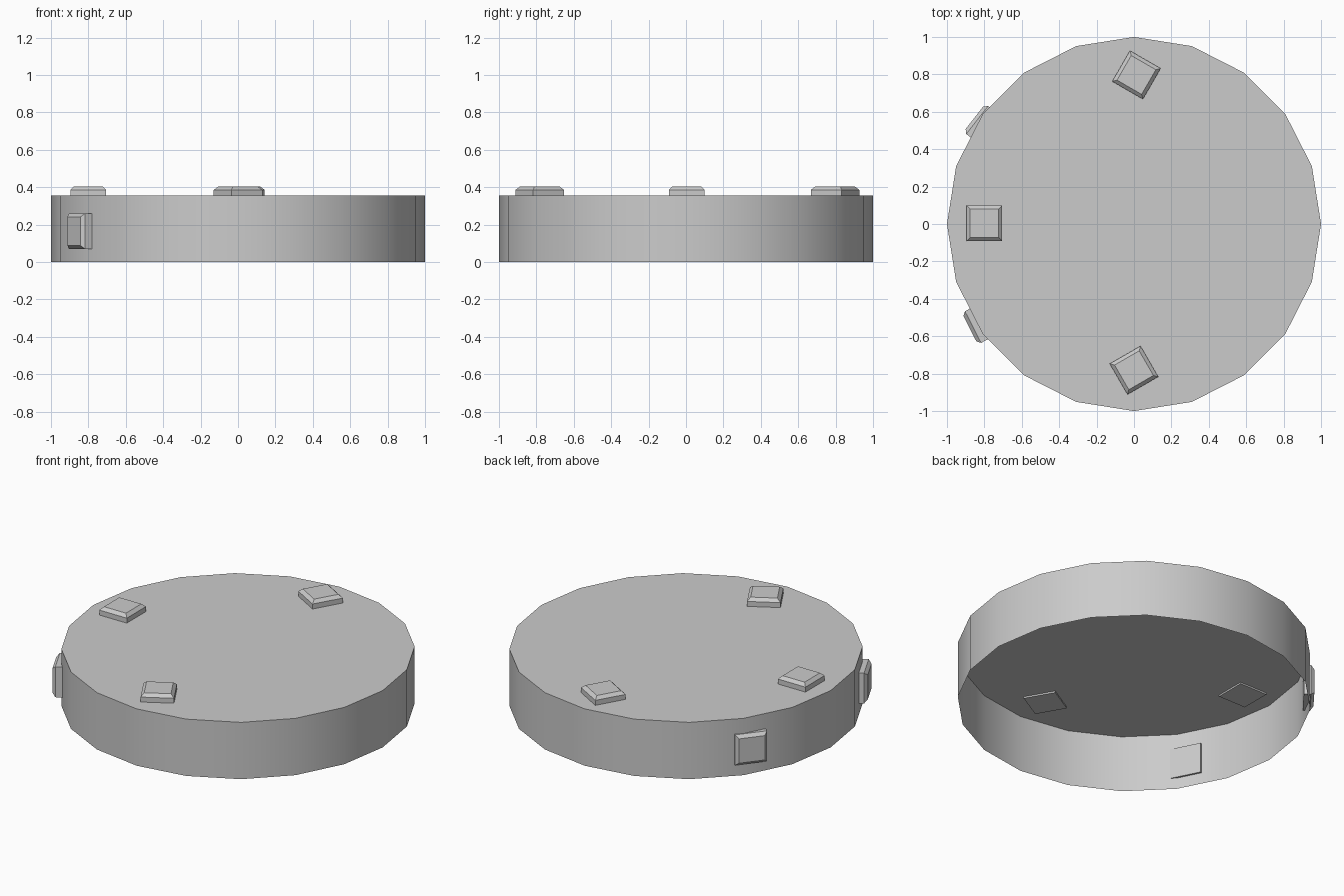
import bpy, bmesh
from math import radians
from mathutils import Matrix, Vector

if "Cube" in bpy.data.objects:
    bpy.data.objects.remove(bpy.data.objects["Cube"])

HEIGHT = 0.355
PAD = 0.19      # pad width
DEPTH = 0.06    # pad thickness, including the part sunk into the shell
BEVEL = 0.019


def add_object(name, bm):
    mesh = bpy.data.meshes.new(name)
    bm.to_mesh(mesh)
    bm.free()
    obj = bpy.data.objects.new(name, mesh)
    bpy.context.collection.objects.link(obj)
    return obj


def add_pad(name, matrix):
    """Square block, local z from 0 to DEPTH, with a chamfered outer face."""
    bm = bmesh.new()
    bmesh.ops.create_cube(bm, size=1, matrix=Matrix.Translation((0, 0, DEPTH / 2))
                          @ Matrix.Diagonal((PAD, PAD, DEPTH, 1)))
    for v in bm.verts:
        v.co.z = DEPTH - BEVEL if v.co.z > DEPTH / 2 else 0
    top = max(bm.faces, key=lambda f: f.calc_center_median().z)
    cap = bmesh.ops.extrude_face_region(bm, geom=[top])
    bmesh.ops.delete(bm, geom=[top], context='FACES_ONLY')
    s = 1 - 2 * BEVEL / PAD
    for v in [g for g in cap['geom'] if isinstance(g, bmesh.types.BMVert)]:
        v.co = Vector((v.co.x * s, v.co.y * s, DEPTH))
    bmesh.ops.recalc_face_normals(bm, faces=bm.faces)
    obj = add_object(name, bm)
    obj.matrix_world = matrix


# Shallow 20-sided shell, open underneath
bm = bmesh.new()
disc = bmesh.ops.create_circle(bm, cap_ends=True, segments=20, radius=1,
                               matrix=Matrix.Rotation(radians(90), 4, 'Z'))
rim = list(bm.edges)
for v in bm.verts:
    v.co.z = HEIGHT
wall = bmesh.ops.extrude_edge_only(bm, edges=rim)
for v in [g for g in wall['geom'] if isinstance(g, bmesh.types.BMVert)]:
    v.co.z = 0
bmesh.ops.recalc_face_normals(bm, faces=bm.faces)
if max(bm.faces, key=lambda f: len(f.verts)).normal.z < 0:
    bmesh.ops.reverse_faces(bm, faces=bm.faces)
shell = add_object("shell", bm)
bpy.context.view_layer.objects.active = shell
shell.select_set(True)
bpy.ops.object.shade_smooth_by_angle(angle=radians(30))

# Pads on the top: x, y, turn
for i, (x, y, turn) in enumerate([(-0.80, 0.004, 0), (0.013, 0.797, -30), (0.0, -0.782, 30)]):
    add_pad(f"top_pad_{i + 1}", Matrix.Translation((x, y, 0.345))
            @ Matrix.Rotation(radians(turn), 4, 'Z'))

# Pads on the wall: facing angle, base distance, sideways shift
for i, (angle, dist, shift) in enumerate([(207, 0.976, 0.10), (142, 0.962, 0.078)]):
    add_pad(f"wall_pad_{i + 1}", Matrix.Rotation(radians(angle), 4, 'Z')
            @ Matrix.Translation((dist, shift, 0.165))
            @ Matrix.Rotation(radians(90), 4, 'Y'))
